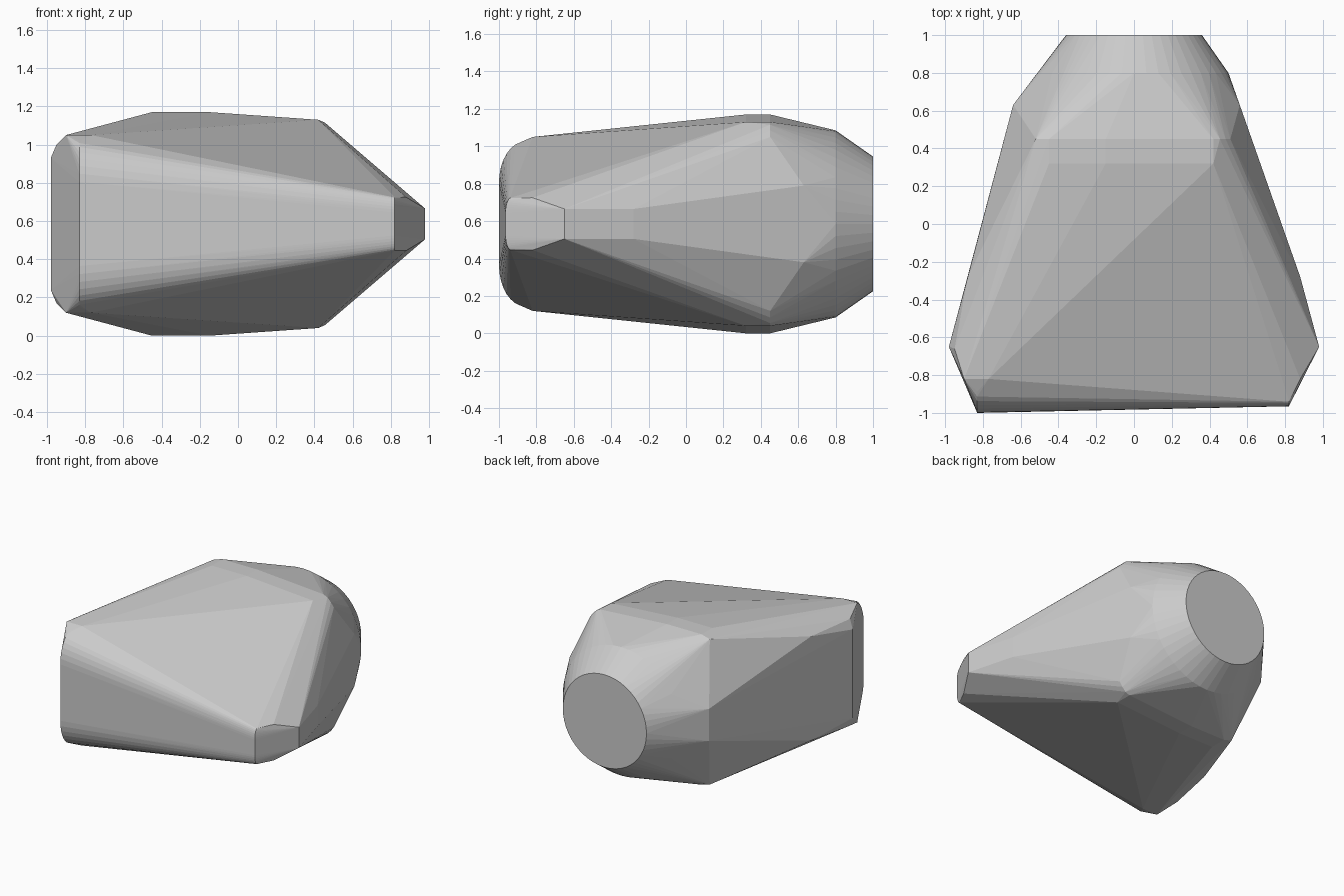
import bpy, bmesh
from math import sin, cos, pi, radians

if "Cube" in bpy.data.objects:
    bpy.data.objects.remove(bpy.data.objects["Cube"])

MID = 0.585      # the body is symmetric above and below this height
points = []


def pair(x, y, z):
    """A point and its reflection about the mid height."""
    points.extend([(x, y, z), (x, y, 2 * MID - z)])


def ring(y, r, n=48):
    for i in range(n):
        a = 2 * pi * i / n
        points.append((r * cos(a), y, MID + r * sin(a)))


def front_edge(x, y, half, ry, rz, n=8):
    """Rounded upper and lower corner of the front wall."""
    for i in range(n + 1):
        a = pi / 2 * i / n
        pair(x, y + ry * (1 - cos(a)), MID + half - rz * (1 - sin(a)))


# round back end
ring(1.0, 0.36)
ring(0.8, 0.5)

# shoulder: broad top, rounded toward the right
for y in (0.32, 0.45):
    pair(-0.45, y, 1.17)
    pair(-0.15, y, 1.17)
    pair(0.42, y, 1.13)
for x, z in ((-0.52, 1.15), (0.455, 1.115), (0.485, 1.085), (0.51, 1.05), (0.53, 1.0)):
    pair(x, 0.45, z)
pair(-0.64, 0.63, 0.71)
pair(0.56, 0.63, 0.79)

# tall left end
front_edge(-0.83, -1.0, 0.44, 0.14, 0.22)
pair(-0.9, -0.82, 1.05)
pair(-0.77, -0.82, 1.05)
pair(-0.95, -0.66, 1.0)
pair(-0.98, -0.65, 0.93)
pair(-0.88, -0.28, 0.99)

# narrow right end
front_edge(0.82, -0.965, 0.14, 0.03, 0.08)
pair(0.88, -0.82, 0.725)
pair(0.98, -0.65, 0.665)
pair(0.88, -0.28, 0.665)

# wrap everything in one faceted shell
bm = bmesh.new()
for p in points:
    bm.verts.new(p)
bmesh.ops.remove_doubles(bm, verts=bm.verts, dist=0.0005)
res = bmesh.ops.convex_hull(bm, input=bm.verts)
bmesh.ops.delete(bm, geom=[v for v in bm.verts if not v.link_faces], context='VERTS')
bmesh.ops.dissolve_limit(bm, angle_limit=radians(0.5), verts=bm.verts, edges=bm.edges)
bmesh.ops.recalc_face_normals(bm, faces=bm.faces)
mesh = bpy.data.meshes.new("wedge_body")
bm.to_mesh(mesh)
bm.free()
body = bpy.data.objects.new("wedge_body", mesh)
bpy.context.collection.objects.link(body)
